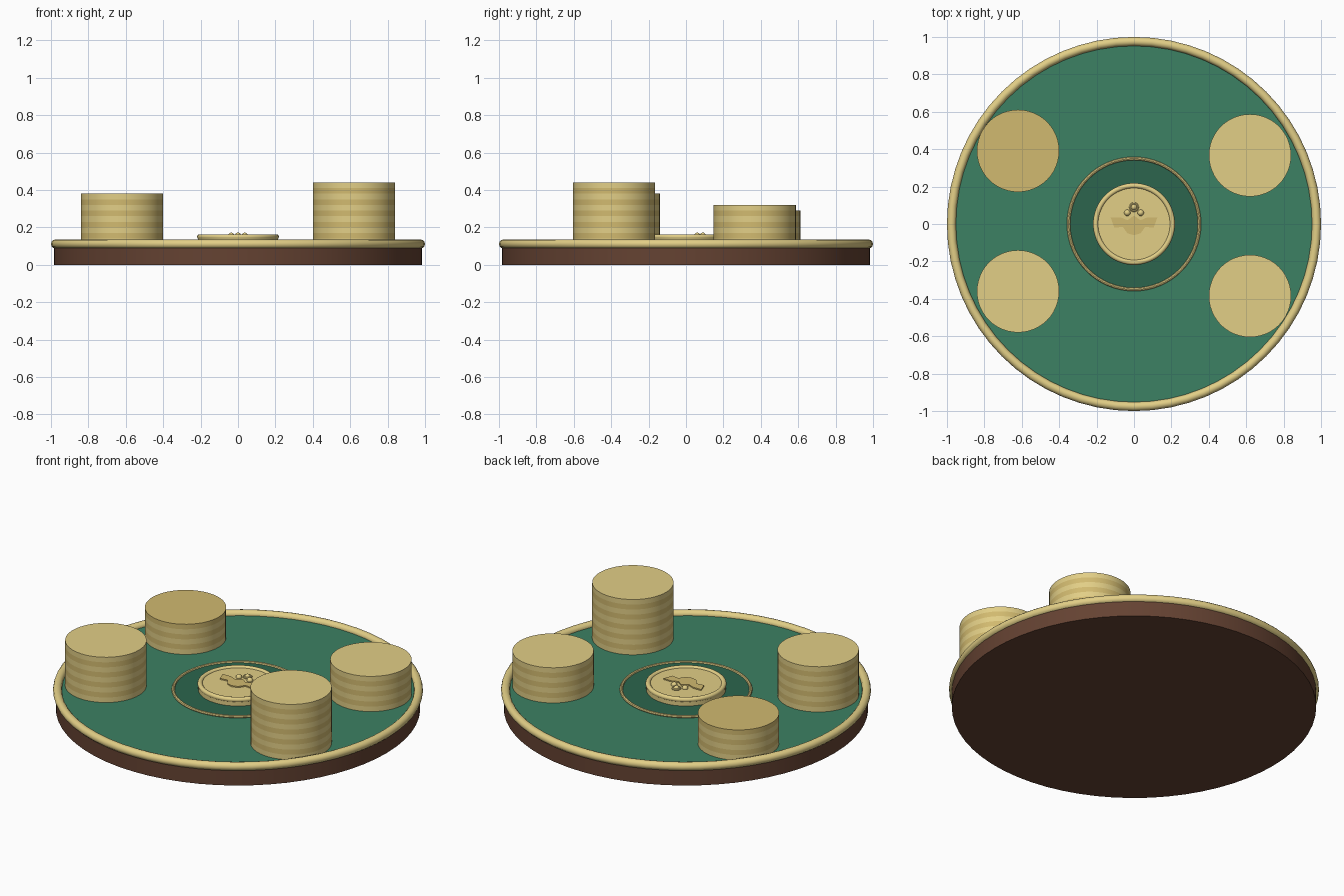
import bpy, bmesh, math

if "Cube" in bpy.data.objects:
    bpy.data.objects.remove(bpy.data.objects["Cube"])

def material(name, r, g, b):
    m = bpy.data.materials.new(name)
    m.diffuse_color = (r, g, b, 1)
    m.use_nodes = True
    m.node_tree.nodes["Principled BSDF"].inputs["Base Color"].default_value = m.diffuse_color
    return m

WOOD = material("walnut", 0.13, 0.055, 0.032)
FELT = material("green_felt", 0.045, 0.22, 0.125)
DARK = material("dark_felt", 0.025, 0.13, 0.075)
GOLD = material("gold", 0.76, 0.62, 0.24)
OLD_GOLD = material("aged_gold", 0.64, 0.49, 0.16)

def finish(name, mat):
    ob = bpy.context.object
    ob.name = name
    ob.data.materials.append(mat)
    bpy.ops.object.shade_smooth_by_angle(angle=math.radians(35))
    return ob

def disc(name, mat, r, z0, z1, x=0, y=0, sides=64):
    bpy.ops.mesh.primitive_cylinder_add(vertices=sides, radius=r, depth=z1 - z0,
                                        location=(x, y, (z0 + z1) / 2))
    return finish(name, mat)

def ring(name, mat, r, tube, z, x=0, y=0, sides=64, around=12):
    bpy.ops.mesh.primitive_torus_add(major_radius=r, minor_radius=tube, location=(x, y, z),
                                     major_segments=sides, minor_segments=around)
    return finish(name, mat)

def ball(name, mat, r, x, y, z):
    bpy.ops.mesh.primitive_uv_sphere_add(segments=16, ring_count=10, radius=r, location=(x, y, z))
    return finish(name, mat)

# round board with felt top and gilt rim
disc("wooden_base", WOOD, 0.985, 0, 0.10)
disc("felt_top", FELT, 0.96, 0.10, 0.11)
ring("gilt_rim", GOLD, 0.976, 0.024, 0.111)

# centre spot
disc("centre_felt", DARK, 0.35, 0.11, 0.115)
ring("centre_ring", GOLD, 0.35, 0.009, 0.115, around=8)

# medallion with raised edge
disc("medallion", GOLD, 0.208, 0.115, 0.153)
ring("medallion_edge", GOLD, 0.205, 0.014, 0.149)
disc("medallion_foot", GOLD, 0.215, 0.115, 0.145)

# winged emblem: half outline mirrored across x
half = [(0, 0.045), (0.035, 0.02), (0.07, 0.035), (0.125, 0.035),
        (0.105, -0.02), (0.06, -0.015), (0.035, -0.05), (0, -0.06)]
outline = half + [(-x, y) for x, y in half[-2:0:-1]]
bm = bmesh.new()
face = bm.faces.new([bm.verts.new((x, y, 0.152)) for x, y in outline])
top = bmesh.ops.extrude_face_region(bm, geom=[face])["geom"]
bmesh.ops.translate(bm, vec=(0, 0, 0.008),
                    verts=[v for v in top if isinstance(v, bmesh.types.BMVert)])
bmesh.ops.recalc_face_normals(bm, faces=bm.faces)
mesh = bpy.data.meshes.new("emblem")
bm.to_mesh(mesh)
bm.free()
mesh.materials.append(OLD_GOLD)
bpy.context.collection.objects.link(bpy.data.objects.new("emblem", mesh))

# beads above the emblem
ball("centre_bead", GOLD, 0.016, 0, 0.09, 0.156)
ring("bead_collar", GOLD, 0.02, 0.006, 0.156, 0, 0.09, sides=24, around=8)
for side in (-1, 1):
    ball("side_bead", GOLD, 0.017, side * 0.036, 0.06, 0.155)

# four stacks of coins, alternating tone
PITCH = 0.03
for x, y, count in [(0.62, -0.385, 11), (-0.62, -0.36, 9), (0.62, 0.367, 7), (-0.62, 0.391, 6)]:
    for i in range(count):
        z = 0.11 + i * PITCH
        disc("coin", OLD_GOLD if i % 2 else GOLD, 0.22, z, z + PITCH, x, y, 48)
